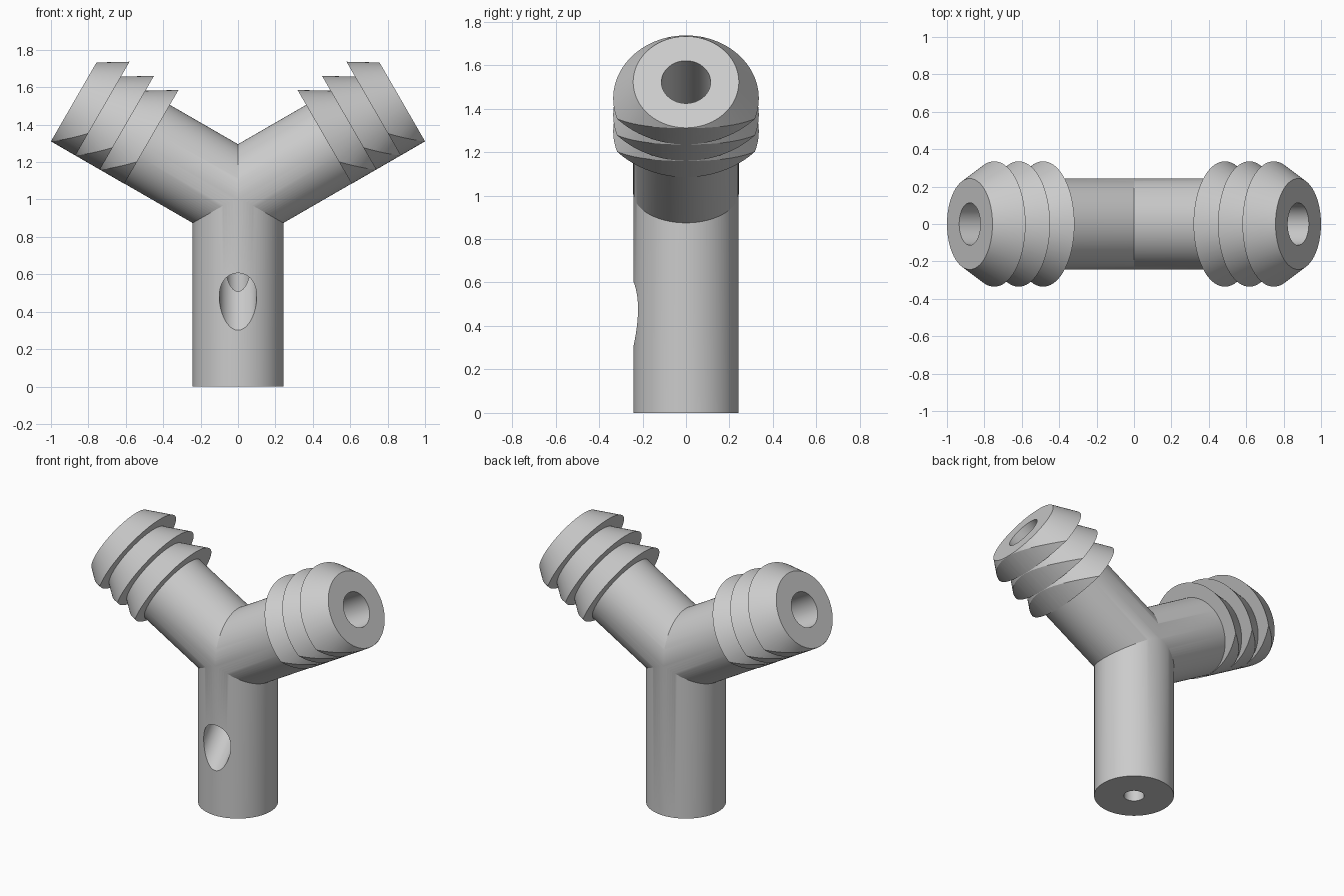
import bpy, bmesh
from math import radians, pi, cos, sin
from mathutils import Matrix, Vector

cube = bpy.data.objects.get("Cube")
if cube:
    bpy.data.objects.remove(cube, do_unlink=True)

PIPE, BARB, BORE = 0.243, 0.335, 0.113
ARM_LEN, STEP, JOINT_Z = 1.014, 0.151, 1.015
SEGMENTS = 96

grey = bpy.data.materials.new("plain_grey")
grey.use_nodes = True
grey.diffuse_color = (0.6, 0.6, 0.6, 1)
grey.node_tree.nodes["Principled BSDF"].inputs["Base Color"].default_value = (0.6, 0.6, 0.6, 1)


def lathe(name, profile, matrix=Matrix()):
    """Closed solid turned around local z from (radius, height) points."""
    bm = bmesh.new()
    rings = []
    for r, h in profile:
        rings.append([bm.verts.new((r * cos(2 * pi * i / SEGMENTS), r * sin(2 * pi * i / SEGMENTS), h))
                      for i in range(SEGMENTS)])
    for low, high in zip(rings, rings[1:]):
        for i in range(SEGMENTS):
            j = (i + 1) % SEGMENTS
            bm.faces.new((low[i], low[j], high[j], high[i]))
    bm.faces.new(rings[0][::-1])
    bm.faces.new(rings[-1])
    bm.transform(matrix)
    mesh = bpy.data.meshes.new(name)
    bm.to_mesh(mesh)
    bm.free()
    mesh.materials.append(grey)
    obj = bpy.data.objects.new(name, mesh)
    bpy.context.collection.objects.link(obj)
    return obj


def rod(name, radius, start, end, matrix=Matrix()):
    return lathe(name, [(radius, start), (radius, end)], matrix)


def combine(target, tool, operation):
    """Apply a boolean and discard the tool."""
    mod = target.modifiers.new(operation.lower(), 'BOOLEAN')
    mod.operation, mod.solver, mod.object = operation, 'EXACT', tool
    bpy.context.view_layer.objects.active = target
    bpy.ops.object.modifier_apply(modifier=mod.name)
    bpy.data.objects.remove(tool, do_unlink=True)


# Upright stem, a hair thinner than the arm so the walls never coincide
body = rod("branched_hose_connector", PIPE - 0.0006, 0, JOINT_Z + 0.01)

# Barbed arm profile: plain pipe, then three flared barbs
first_barb = ARM_LEN - 3 * STEP
profile = [(PIPE, -0.2)]
for k in range(3):
    h = first_barb + k * STEP
    profile += [(PIPE, h), (BARB, h)]
profile.append((PIPE, ARM_LEN))

# Left arm, with the barbs trimmed flush along the underside by a wide off-centre cylinder
TRIM = 0.438
frame = Matrix.Translation((0, 0, JOINT_Z)) @ Matrix.Rotation(radians(60), 4, 'Y')
arm = lathe("arm", profile, frame)
offset = Matrix.Translation((PIPE + 0.001 - TRIM, 0, 0))
combine(arm, rod("trim", TRIM, -0.3, ARM_LEN + 0.2, frame @ offset), 'INTERSECT')
combine(body, arm, 'UNION')

# Bores through the arm and the stem
combine(body, rod("arm_bore", BORE, -0.1, ARM_LEN + 0.1, frame), 'DIFFERENCE')
combine(body, rod("stem_bore", 0.062, -0.1, JOINT_Z + 0.013), 'DIFFERENCE')

# Slanted vent rising from the front of the stem into its bore
slant = Vector((0, cos(radians(49)), sin(radians(49)))).to_track_quat('Z', 'Y').to_matrix().to_4x4()
combine(body, rod("vent", 0.1, -0.3, 0.31, Matrix.Translation((0, -PIPE, 0.453)) @ slant), 'DIFFERENCE')

# Keep the left half and mirror it to make the right arm
bm = bmesh.new()
bm.from_mesh(body.data)
bmesh.ops.triangulate(bm, faces=bm.faces[:])
bmesh.ops.bisect_plane(bm, geom=bm.verts[:] + bm.edges[:] + bm.faces[:], dist=1e-5,
                       plane_co=(0, 0, 0), plane_no=(1, 0, 0), clear_inner=True)
bm.to_mesh(body.data)
bm.free()
mirror = body.modifiers.new("right_half", 'MIRROR')
mirror.merge_threshold = 0.0005
bpy.context.view_layer.objects.active = body
bpy.ops.object.modifier_apply(modifier=mirror.name)

# Smooth walls with crisp edges
bpy.ops.object.select_all(action='DESELECT')
body.select_set(True)
bpy.ops.object.shade_smooth_by_angle(angle=radians(20))
